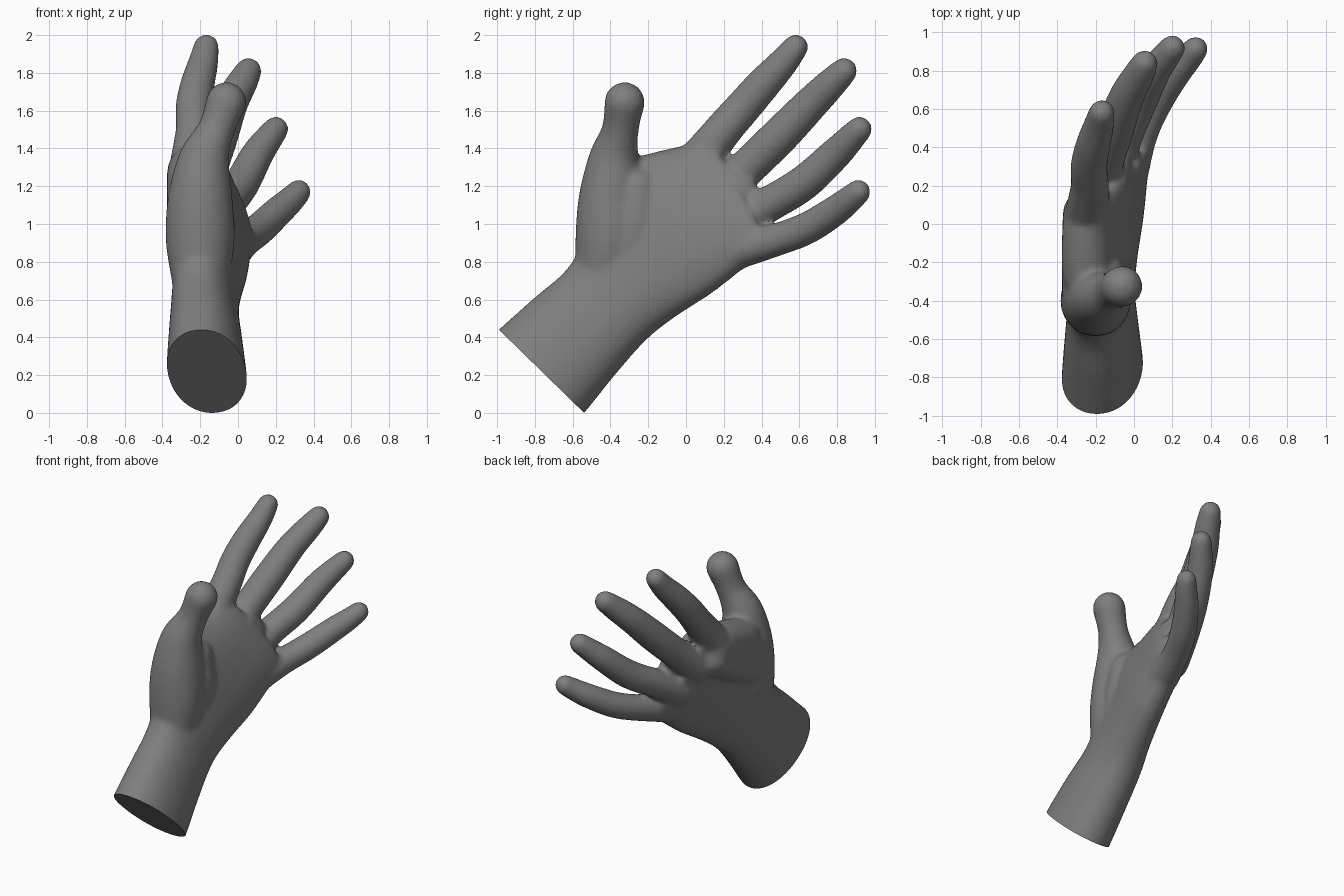
import bpy, bmesh, math
from mathutils import Vector

if "Cube" in bpy.data.objects:
    bpy.data.objects.remove(bpy.data.objects["Cube"])

X = Vector((1, 0, 0))
SIDES = 32


def smooth_rows(rows, steps=6):
    """Catmull-Rom interpolation through rows of numbers."""
    out = []
    n = len(rows)
    for i in range(n - 1):
        a, b, c, d = (rows[max(0, min(n - 1, k))] for k in (i - 1, i, i + 1, i + 2))
        for s in range(steps):
            t = s / steps
            out.append([0.5 * (2 * q + (r - p) * t + (2 * p - 5 * q + 4 * r - w) * t * t
                               + (3 * q - p - 3 * r + w) * t ** 3)
                        for p, q, r, w in zip(a, b, c, d)])
    out.append(list(rows[-1]))
    return out


def loft(bm, rings):
    """Closed tube through (centre, half axis, half axis, roundness) rings."""
    loops = []
    for c, a, b, power in rings:
        def sgn(v):
            return math.copysign(abs(v) ** (2 / power), v)
        loops.append([bm.verts.new(c + a * sgn(math.cos(2 * math.pi * k / SIDES))
                                   + b * sgn(math.sin(2 * math.pi * k / SIDES)))
                      for k in range(SIDES)])
    for l0, l1 in zip(loops, loops[1:]):
        for k in range(SIDES):
            j = (k + 1) % SIDES
            bm.faces.new((l0[k], l0[j], l1[j], l1[k]))
    bm.faces.new(loops[0][::-1])
    bm.faces.new(loops[-1])


def digit(bm, pts):
    """Round finger along (x, y, z, radius) points with domed ends."""
    rows = smooth_rows(pts)
    pos = [Vector(r[:3]) for r in rows]
    tans = [(pos[min(i + 1, len(pos) - 1)] - pos[max(i - 1, 0)]).normalized()
            for i in range(len(pos))]
    data = [(p, t, r[3]) for p, t, r in zip(pos, tans, rows)]
    angles = [math.radians(v) for v in (20, 40, 60, 78)]
    p, t, r = data[0]
    start = [(p - t * r * math.sin(g), t, r * math.cos(g)) for g in reversed(angles)]
    p, t, r = data[-1]
    end = [(p + t * r * math.sin(g), t, r * math.cos(g)) for g in angles]
    rings = []
    for p, t, r in start + data + end:
        a = t.cross(X).normalized()
        rings.append((p, a * r, t.cross(a) * r, 2))
    loft(bm, rings)


bm = bmesh.new()

# Forearm and palm: thumb edge, little finger edge, half thickness, roundness
palm = [
    (-0.22, -1.09, 0.34, -0.11, -0.64, -0.10, 0.207, 2.1),
    (-0.22, -0.99, 0.44, -0.11, -0.54, 0.00, 0.207, 2.1),
    (-0.22, -0.80, 0.61, -0.12, -0.37, 0.21, 0.188, 2.2),
    (-0.23, -0.62, 0.77, -0.115, -0.21, 0.39, 0.167, 2.3),
    (-0.245, -0.47, 1.02, -0.075, -0.06, 0.51, 0.152, 2.4),
    (-0.25, -0.30, 1.29, -0.025, 0.14, 0.64, 0.142, 2.5),
    (-0.25, -0.10, 1.37, 0.01, 0.32, 0.78, 0.13, 2.5),
    (-0.25, 0.05, 1.44, 0.03, 0.42, 0.83, 0.12, 2.4),
    (-0.24, 0.14, 1.44, 0.03, 0.44, 0.89, 0.10, 2.2),
]
rings = []
for row in smooth_rows(palm):
    u, l, h = Vector(row[:3]), Vector(row[3:6]), row[6]
    a = (l - u) / 2
    b = (X - a * (X.dot(a) / a.length_squared)).normalized()
    rings.append(((u + l) / 2, a, b * h, row[7]))
loft(bm, rings)

# Thumb with its fleshy mound
digit(bm, [(-0.20, -0.45, 0.64, 0.14), (-0.20, -0.405, 0.90, 0.182),
           (-0.20, -0.398, 1.13, 0.172), (-0.18, -0.382, 1.34, 0.136),
           (-0.115, -0.348, 1.50, 0.098), (-0.062, -0.325, 1.645, 0.108)])
# Flesh between thumb and palm
digit(bm, [(-0.16, -0.33, 0.76, 0.12), (-0.145, -0.27, 0.98, 0.13),
           (-0.165, -0.26, 1.18, 0.12)])
# Back of the hand up to the first knuckle
for y0, z0, y1, z1 in ((-0.36, 1.14, 0.04, 1.27), (-0.38, 0.96, 0.06, 1.19),
                       (-0.26, 1.22, -0.02, 1.29), (-0.37, 1.05, 0.05, 1.23)):
    digit(bm, [(-0.245, y0, z0, 0.13), (-0.25, (y0 + y1) / 2, (z0 + z1) / 2, 0.128),
               (-0.25, y1, z1, 0.122)])
# Web between the middle fingers
digit(bm, [(-0.10, 0.22, 1.24, 0.07), (-0.085, 0.31, 1.175, 0.07)])

# Four fingers
digit(bm, [(-0.25, 0.04, 1.30, 0.115), (-0.23, 0.195, 1.495, 0.101),
           (-0.235, 0.30, 1.615, 0.097), (-0.215, 0.405, 1.735, 0.092),
           (-0.185, 0.51, 1.85, 0.081), (-0.168, 0.58, 1.937, 0.069)])
digit(bm, [(-0.19, 0.17, 1.16, 0.112), (-0.155, 0.315, 1.29, 0.102),
           (-0.10, 0.495, 1.465, 0.102), (-0.04, 0.66, 1.635, 0.093),
           (0.02, 0.77, 1.745, 0.083), (0.055, 0.837, 1.810, 0.072)])
digit(bm, [(-0.11, 0.25, 1.00, 0.112), (-0.06, 0.43, 1.10, 0.097),
           (0.02, 0.62, 1.215, 0.095), (0.10, 0.785, 1.365, 0.087),
           (0.16, 0.868, 1.45, 0.077), (0.200, 0.918, 1.502, 0.069)])
digit(bm, [(-0.03, 0.26, 0.86, 0.105), (0.035, 0.465, 0.913, 0.089),
           (0.115, 0.635, 0.975, 0.087), (0.21, 0.78, 1.064, 0.082),
           (0.28, 0.862, 1.127, 0.074), (0.321, 0.913, 1.17, 0.067)])

bmesh.ops.recalc_face_normals(bm, faces=bm.faces)
mesh = bpy.data.meshes.new("hand")
bm.to_mesh(mesh)
bm.free()
hand = bpy.data.objects.new("hand", mesh)
bpy.context.collection.objects.link(hand)

# Fuse the parts into one skin and soften the seams
remesh = hand.modifiers.new("fuse", 'REMESH')
remesh.mode = 'VOXEL'
remesh.voxel_size = 0.014
soften = hand.modifiers.new("soften", 'SMOOTH')
soften.factor = 0.5
soften.iterations = 18
fused = bpy.data.meshes.new_from_object(
    hand.evaluated_get(bpy.context.evaluated_depsgraph_get()))
hand.modifiers.clear()
hand.data = fused

# Flat cut at the forearm
bm = bmesh.new()
bm.from_mesh(fused)
bmesh.ops.bisect_plane(bm, geom=bm.verts[:] + bm.edges[:] + bm.faces[:],
                       plane_co=(0, -0.77, 0.225), plane_no=(0, 0.43, 0.44),
                       clear_inner=True)
bmesh.ops.holes_fill(bm, edges=[e for e in bm.edges if e.is_boundary], sides=0)
bmesh.ops.recalc_face_normals(bm, faces=bm.faces)
bm.to_mesh(fused)
bm.free()

# Single grey skin colour
grey = bpy.data.materials.new("grey")
grey.diffuse_color = (0.21, 0.21, 0.21, 1)
grey.use_nodes = True
grey.node_tree.nodes["Principled BSDF"].inputs["Base Color"].default_value = grey.diffuse_color
fused.materials.clear()
fused.materials.append(grey)
bpy.context.view_layer.objects.active = hand
hand.select_set(True)
bpy.ops.object.shade_smooth_by_angle(angle=math.radians(40))
